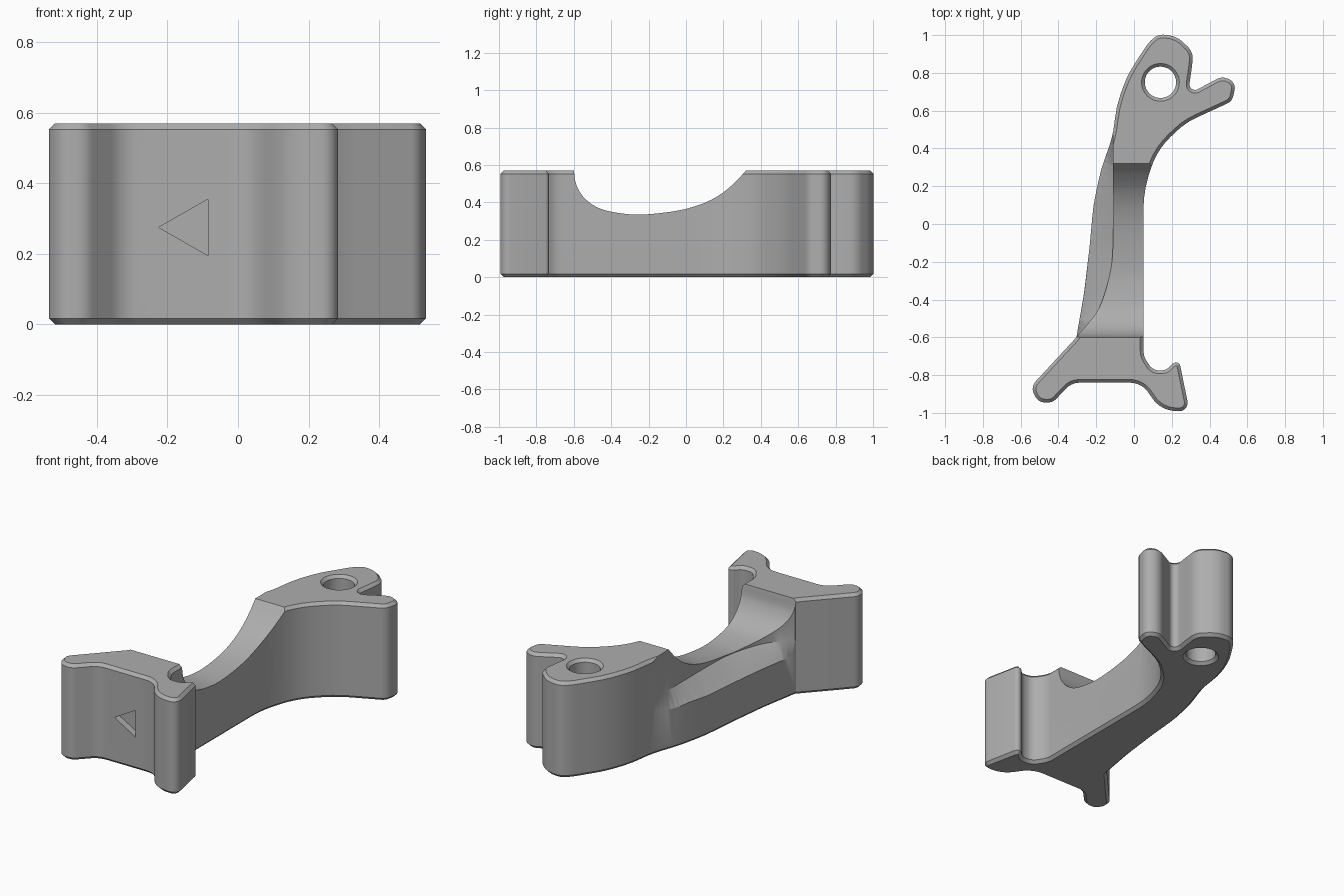
import bpy, bmesh, math
from mathutils import Vector

cube = bpy.data.objects.get("Cube")
if cube:
    bpy.data.objects.remove(cube, do_unlink=True)

HEIGHT = 0.57
CHAMFER = 0.017

grey = bpy.data.materials.new("plain grey")
grey.use_nodes = True
grey.diffuse_color = (0.42, 0.42, 0.42, 1)
grey.node_tree.nodes["Principled BSDF"].inputs["Base Color"].default_value = grey.diffuse_color


def rounded(corners, steps=8):
    """Polygon of (x, y, radius) corners with each corner turned into an arc."""
    out = []
    n = len(corners)
    for i, (x, y, r) in enumerate(corners):
        p = Vector((x, y))
        a = Vector(corners[i - 1][:2]) - p
        b = Vector(corners[(i + 1) % n][:2]) - p
        half = a.angle(b) / 2
        if r == 0 or half > math.pi / 2 - 0.01:
            out.append(p)
            continue
        t = min(r / math.tan(half), 0.48 * a.length, 0.48 * b.length)
        r = t * math.tan(half)
        centre = p + (a.normalized() + b.normalized()).normalized() * (r / math.sin(half))
        s = p + a.normalized() * t - centre
        e = p + b.normalized() * t - centre
        first = math.atan2(s.y, s.x)
        sweep = math.atan2(s.x * e.y - s.y * e.x, s.dot(e))
        count = max(2, min(steps, int(abs(sweep) / 0.12) + 1))
        for k in range(count + 1):
            ang = first + sweep * k / count
            out.append(centre + Vector((math.cos(ang), math.sin(ang))) * r)
    return out


def spline(pts, steps=6):
    """Smooth open curve through the points."""
    p = [Vector(q) for q in pts]
    p = [2 * p[0] - p[1]] + p + [2 * p[-1] - p[-2]]
    out = []
    for a, b, c, d in zip(p, p[1:], p[2:], p[3:]):
        for k in range(steps):
            t = k / steps
            out.append(0.5 * (2 * b + (c - a) * t + (2 * a - 5 * b + 4 * c - d) * t ** 2
                              + (3 * b - a - 3 * c + d) * t ** 3))
    return out + [p[-2]]


def loft(name, rings):
    """Closed solid through rings that share a vertex count, facing outward."""
    bm = bmesh.new()
    vs = [[bm.verts.new(v) for v in ring] for ring in rings]
    n = len(vs[0])
    for lo, hi in zip(vs, vs[1:]):
        for i in range(n):
            j = (i + 1) % n
            bm.faces.new((lo[i], lo[j], hi[j], hi[i]))
    bm.faces.new(vs[0][::-1])
    bm.faces.new(vs[-1])
    bm.normal_update()
    bmesh.ops.triangulate(bm, faces=bm.faces[:])
    if bm.calc_volume(signed=True) < 0:
        bmesh.ops.reverse_faces(bm, faces=bm.faces[:])
    mesh = bpy.data.meshes.new(name)
    bm.to_mesh(mesh)
    bm.free()
    mesh.materials.append(grey)
    obj = bpy.data.objects.new(name, mesh)
    bpy.context.scene.collection.objects.link(obj)
    return obj


def inset(pts, d):
    """Move a clockwise outline inward by d."""
    out = []
    for i, p in enumerate(pts):
        a = (p - pts[i - 1]).normalized()
        b = (pts[(i + 1) % len(pts)] - p).normalized()
        na, nb = Vector((a.y, -a.x)), Vector((b.y, -b.x))
        m = (na + nb).normalized()
        out.append(p + m * d / max(0.5, m.dot(na)))
    return out


def carve(obj, cutter):
    """Subtract the cutter, moving to the next solver if one returns nothing."""
    whole = obj.data.copy()
    bpy.context.view_layer.objects.active = obj
    for solver in ('EXACT', 'MANIFOLD', 'FLOAT'):
        mod = obj.modifiers.new(cutter.name, 'BOOLEAN')
        mod.operation = 'DIFFERENCE'
        mod.solver = solver
        mod.object = cutter
        bpy.context.view_layer.update()
        result = bpy.data.meshes.new_from_object(
            obj.evaluated_get(bpy.context.evaluated_depsgraph_get()))
        obj.modifiers.remove(mod)
        if len(result.polygons) > len(whole.polygons) // 4:
            obj.data = result
            break
    bpy.data.objects.remove(cutter, do_unlink=True)


# Bracket body: plan outline with chamfered top and bottom rims
outline = rounded([
    (-0.11, 0.47, 0.8), (-0.095, 0.62, 0.6), (-0.035, 0.79, 0.6), (0.08, 0.965, 0.2),
    (0.13, 1.005, 0.08), (0.225, 0.995, 0.15), (0.315, 0.91, 0.15), (0.305, 0.82, 0.2),
    (0.285, 0.685, 0.03), (0.47, 0.785, 0.07), (0.54, 0.745, 0.05), (0.52, 0.65, 0.06),
    (0.27, 0.535, 0.4), (0.12, 0.39, 0.4), (0.05, 0.17, 0.6), (0.05, -0.70, 0.1),
    (0.10, -0.775, 0.09), (0.17, -0.775, 0.06), (0.236, -0.708, 0.025),
    (0.295, -0.995, 0.045), (0.14, -0.985, 0.16), (0.04, -0.84, 0.12), (-0.33, -0.84, 0.1),
    (-0.43, -0.945, 0.06), (-0.505, -0.945, 0.06), (-0.55, -0.865, 0.06), (-0.305, -0.60, 0),
    (-0.265, -0.37, 0.9), (-0.235, -0.12, 0.9), (-0.215, 0.10, 0.9), (-0.175, 0.29, 0.9)])
small = inset(outline, CHAMFER)
body = loft("bracket_body", [[(p.x, p.y, z) for p in ring] for ring, z in (
    (small, 0), (outline, CHAMFER), (outline, HEIGHT - CHAMFER), (small, HEIGHT))])

# Hollow across the top of the arm
floor = spline([(-0.60, 0.57), (-0.585, 0.49), (-0.54, 0.42), (-0.46, 0.367), (-0.35, 0.342),
                (-0.23, 0.335), (-0.05, 0.355), (0.08, 0.39), (0.18, 0.44), (0.26, 0.505),
                (0.32, 0.57)])
floor = [Vector((-0.60, 0.8))] + floor + [Vector((0.32, 0.8))]
hollow = loft("hollow_cutter", [[(x, p.x, p.y) for p in floor] for x in (-0.8, 0.8)])

# Sloping ledge along the outer side of the arm: y, inner x, outer x
stations = spline([(0.47, -0.112, -0.118), (0.33, -0.11, -0.16), (0.2, -0.11, -0.198),
                   (0.0, -0.11, -0.225), (-0.2, -0.117, -0.244), (-0.35, -0.15, -0.262),
                   (-0.47, -0.20, -0.282), (-0.595, -0.302, -0.308)], 4)
ledge = loft("ledge_cutter", [
    [(xi, y, 0.8), (xi, y, 0.33), (xo, y, 0.24), (xo - 0.1, y, 0.24), (xo - 0.1, y, 0.8)]
    for y, xi, xo in stations])

# Countersunk bolt hole
circle = [(math.cos(math.tau * k / 48), math.sin(math.tau * k / 48)) for k in range(48)]
hole = loft("hole_cutter", [[(0.14 + r * c, 0.75 + r * s, z) for c, s in circle] for r, z in (
    (0.12, -0.02), (0.083, 0.017), (0.083, HEIGHT - 0.017), (0.12, HEIGHT + 0.02))])

# Triangular recess in the front face
arrow = loft("arrow_cutter", [
    [(-0.225, y, 0.275), (-0.085, y, 0.355), (-0.085, y, 0.195)] for y in (-0.95, -0.80)])

for tool in (hollow, ledge, hole, arrow):
    carve(body, tool)

bpy.ops.object.select_all(action='DESELECT')
bpy.context.view_layer.objects.active = body
body.select_set(True)
bpy.ops.object.shade_smooth_by_angle(angle=math.radians(28))
